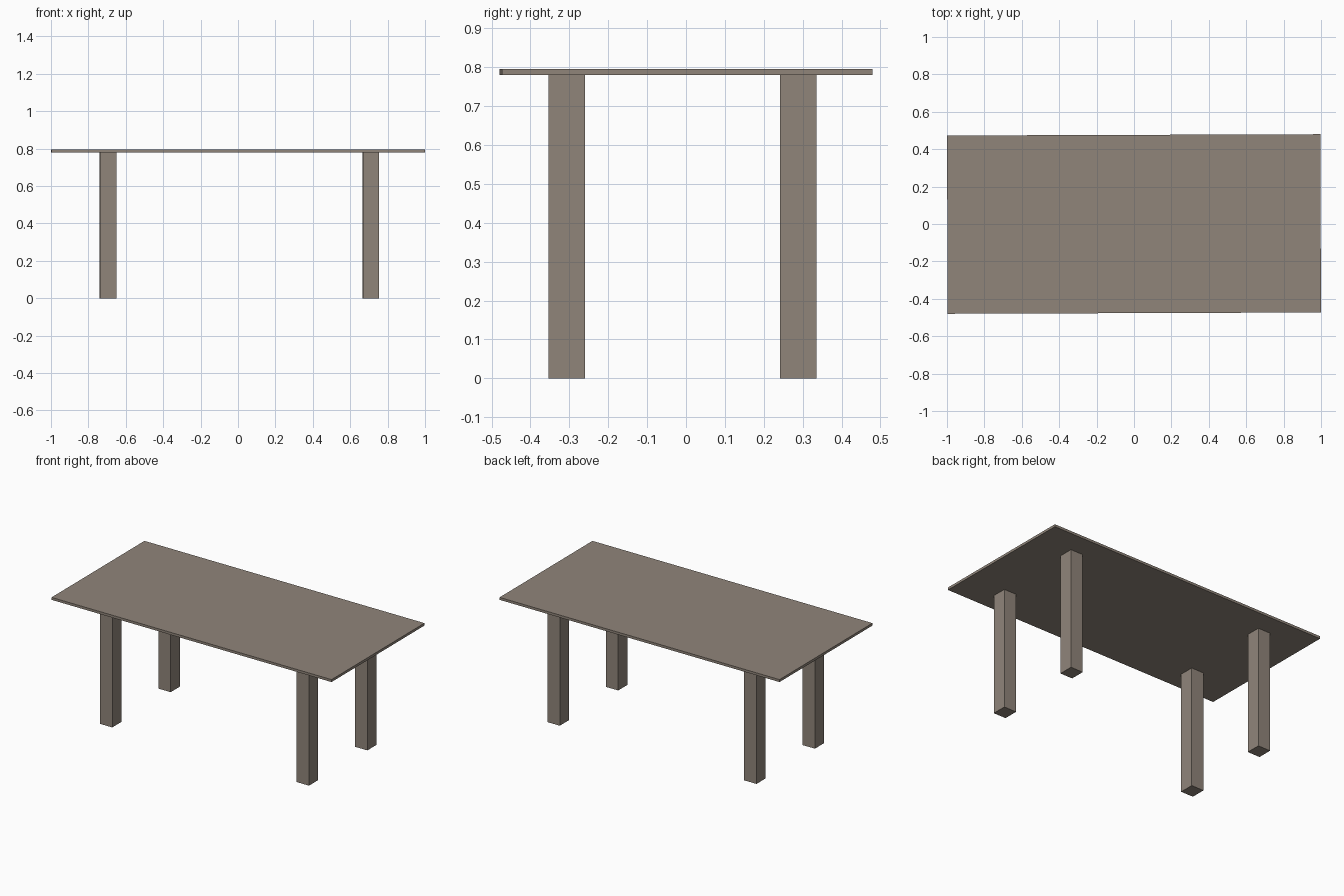
import bpy
from mathutils import Matrix

if "Cube" in bpy.data.objects:
    bpy.data.objects.remove(bpy.data.objects["Cube"])

wood = bpy.data.materials.new("grey brown wood")
wood.diffuse_color = (0.28, 0.235, 0.195, 1)
wood.use_nodes = True
wood.node_tree.nodes["Principled BSDF"].inputs["Base Color"].default_value = wood.diffuse_color


def box(name, x, y, z, yaw=0.0):
    """Box spanning the given (min, max) ranges, turned slightly about z."""
    bpy.ops.mesh.primitive_cube_add(size=1)
    ob = bpy.context.object
    ob.name = name
    ranges = (x, y, z)
    size = [b - a for a, b in ranges]
    centre = [(a + b) / 2 for a, b in ranges]
    ob.data.transform(Matrix.Diagonal((*size, 1)))
    ob.location = centre
    ob.rotation_euler.z = yaw
    ob.data.materials.append(wood)
    return ob


YAW = 0.0035  # the whole table sits very slightly turned

# Thin table top
box("table_top", (-0.998, 0.998), (-0.4765, 0.4765), (0.78, 0.796), YAW)

# Four square legs
for side, x in (("left", (-0.739, -0.651)), ("right", (0.667, 0.755))):
    for end, y in (("front", (-0.354, -0.26)), ("back", (0.242, 0.336))):
        box(f"{end}_{side}_leg", x, y, (0, 0.78), YAW)
